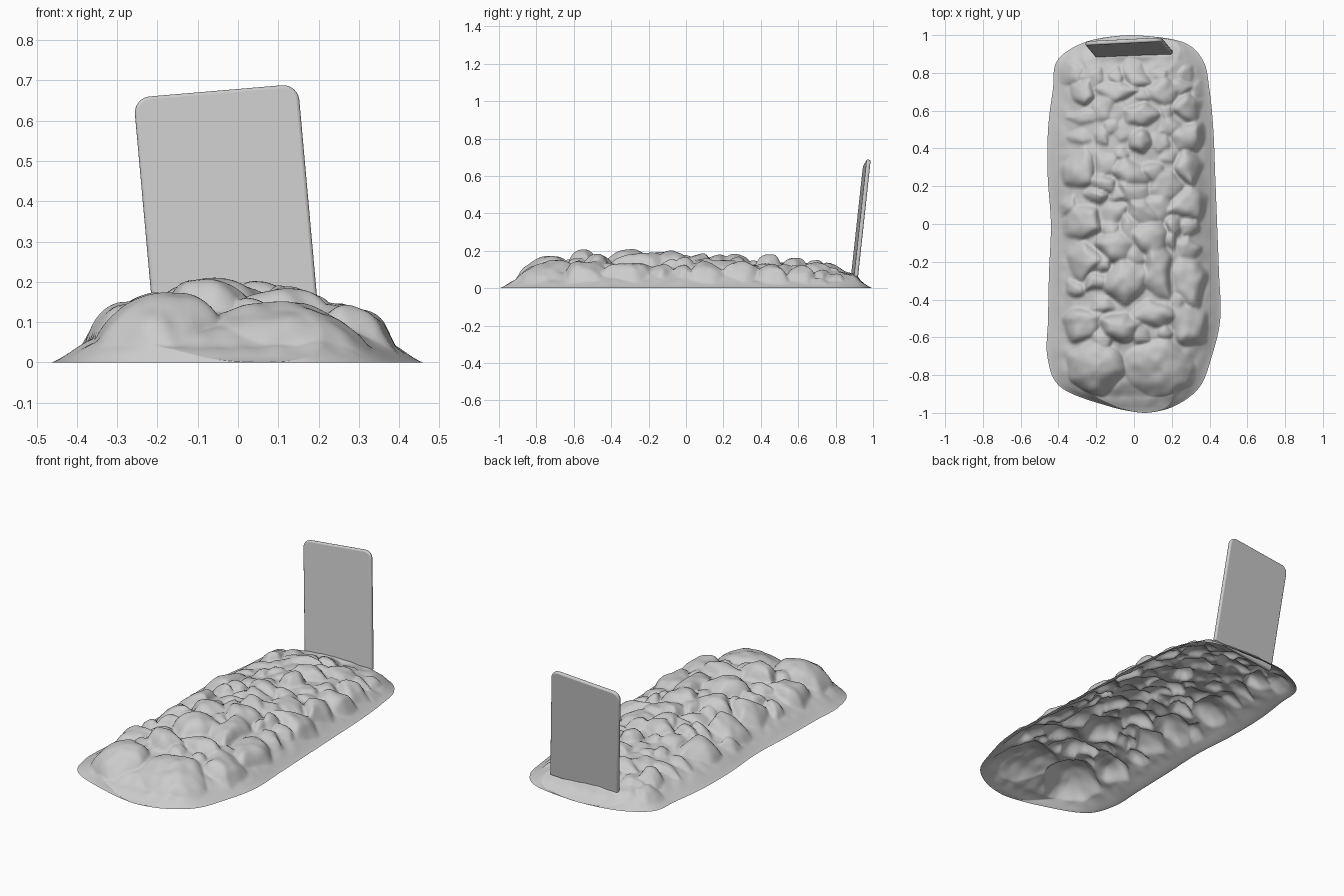
import bpy, bmesh, math, random
from mathutils import Vector, Euler, noise

if "Cube" in bpy.data.objects:
    bpy.data.objects.remove(bpy.data.objects["Cube"])

random.seed(11)
ROWS, COLS = 280, 130

# Mound outline: left and right edge, sampled at equal angles from front to back
LEFT = [.06, -.13, -.385, -.458, -.455, -.45, -.44, -.457, -.455, -.43, -.405, -.25, -.02]
RIGHT = [.06, .21, .345, .41, .457, .45, .44, .43, .42, .40, .365, .25, -.02]

# Large stones: x, y, half width, half depth, rise above the soil
STONES = [
    (-.21, -.76, .16, .14, .066), (.13, -.74, .22, .16, .036), (-.05, -.31, .13, .14, .07),
    (.13, -.27, .09, .14, .055), (-.07, -.54, .10, .09, .075), (.10, -.48, .12, .08, .05),
    (.30, -.54, .10, .12, .045), (-.28, -.53, .10, .09, .055), (-.27, 0, .11, .09, .055),
    (-.28, .29, .09, .12, .045), (.30, .12, .09, .09, .045), (.29, .31, .09, .09, .05),
    (.29, .46, .09, .08, .05), (.03, .45, .07, .07, .055), (-.02, .27, .10, .08, .05),
    (-.27, .70, .07, .07, .045), (.08, -.07, .09, .10, .06), (.03, .58, .10, .06, .045),
    (-.10, -.12, .11, .09, .06), (-.27, -.20, .09, .10, .05), (.30, -.30, .08, .13, .045),
    (.28, .62, .08, .07, .04), (-.08, .70, .09, .06, .035),
]


def sample(values, t):
    """Smooth interpolation through evenly spaced values, t in 0..1."""
    f = t * (len(values) - 1)
    i = min(int(f), len(values) - 2)
    f -= i
    g = lambda k: values[max(0, min(len(values) - 1, k))]
    a, b, c, d = g(i - 1), g(i), g(i + 1), g(i + 2)
    return b + .5 * f * (c - a + f * (2 * a - 5 * b + 4 * c - d + f * (3 * (b - c) + d - a)))


class Stone:
    """An angular lump with a random many-sided outline and a tilted top."""
    def __init__(self, x, y, rx, ry, rise):
        self.x, self.y, self.rx, self.ry, self.rise = x, y, rx, ry, rise
        n = random.choice((4, 5, 5, 6))
        turn = random.uniform(0, 6.28)
        self.sides = []
        for k in range(n):
            a = turn + 6.283 * (k + random.uniform(-.3, .3)) / n
            r = random.uniform(.75, 1.05)
            self.sides.append((math.cos(a) / r, math.sin(a) / r))
        lean = .2 if rx > .12 else .5
        self.tilt = (random.uniform(-lean, lean), random.uniform(-lean, lean))

    def height(self, x, y):
        u, v = (x - self.x) / self.rx, (y - self.y) / self.ry
        if abs(u) > 1.5 or abs(v) > 1.5:
            return 0
        d = sum(max(0, u * a + v * b) ** 10 for a, b in self.sides) ** .1
        if d >= 1:
            return 0
        top = max(.1, 1 + u * self.tilt[0] + v * self.tilt[1])
        return self.rise * (1 - d ** 2.8) ** .8 * top


# Small stones fill the gaps between the large ones, partly overlapping
stones = [Stone(*s) for s in STONES]
for _ in range(1500):
    x, y, r = random.uniform(-.35, .35), random.uniform(-.62, .82), random.uniform(.045, .08)
    gap = .68 if abs(x) < .2 else .8
    if all(math.hypot((x - s.x) / (s.rx + r), (y - s.y) / (s.ry + r)) > gap for s in stones):
        low = .7 if y > .3 else 1
        stones.append(Stone(x, y, r * random.uniform(.8, 1.3), r * random.uniform(.7, 1.1),
                            low * r * random.uniform(.35, .7)))


def mound_height(x, y, left, right):
    d = max(0, min(x - left, right - x, (1 - abs(y)) * 1.05))
    crown = .14 - .03 * max(0, y) - .02 * max(0, -y - .3) - .07 * max(0, -y - .6)
    soil = crown * (1 - math.exp(-(d / .15) ** 1.3))
    fade = min(1, max(0, d - .03) / .06)
    # bend the stones' outlines a little so they look broken
    p = Vector((x * 9, y * 9, 0))
    wx, wy = x + .022 * noise.noise(p), y + .022 * noise.noise(p + Vector((5, 9, 2)))
    rock = max(s.height(wx, wy) for s in stones)
    rough = .008 * noise.noise(Vector((x * 16, y * 16, 3)))
    # soil gathered against the slab
    if abs(x) < .3:
        rough += .025 * math.exp(-((y - .9) / .035) ** 2) * (1 - (x / .3) ** 2)
    return max(0, soil + fade * (rock + rough))


# Stony mound, open underneath
bm = bmesh.new()
grid = []
for j in range(ROWS + 1):
    t = j / ROWS
    y = -math.cos(math.pi * t)
    left, right = sample(LEFT, t), sample(RIGHT, t)
    row = []
    for i in range(COLS + 1):
        x = left + (right - left) * i / COLS
        row.append(bm.verts.new((x, y, mound_height(x, y, left, right))))
    grid.append(row)
for a, b in zip(grid, grid[1:]):
    for i in range(COLS):
        bm.faces.new((a[i], a[i + 1], b[i + 1], b[i]))
bmesh.ops.remove_doubles(bm, verts=bm.verts, dist=1e-5)
inner = [v for v in bm.verts if not v.is_boundary]
bmesh.ops.smooth_vert(bm, verts=inner, factor=.4, use_axis_z=True)
mesh = bpy.data.meshes.new("stone_mound")
bm.to_mesh(mesh)
bm.free()
mesh.shade_smooth()
mound = bpy.data.objects.new("stone_mound", mesh)
bpy.context.collection.objects.link(mound)

# Leaning slab with rounded upper corners
W, H, T = .41, .635, .022
bpy.ops.mesh.primitive_cube_add(size=1)
slab = bpy.context.object
slab.name = "upright_slab"
bm = bmesh.new()
bm.from_mesh(slab.data)
for v in bm.verts:
    v.co = Vector((v.co.x * W, v.co.y * T, (v.co.z + .5) * H))
corners = [e for e in bm.edges if all(v.co.z > H * .9 for v in e.verts)
           and abs(e.verts[0].co.x - e.verts[1].co.x) < .01]
bmesh.ops.bevel(bm, geom=corners, offset=.04, segments=6, profile=.5, affect='EDGES')
bm.to_mesh(slab.data)
bm.free()
slab.location = (.001, .899, .045)
slab.rotation_euler = Euler((-.112, -.084, .05))
bevel = slab.modifiers.new("soft_edges", 'BEVEL')
bevel.width, bevel.segments, bevel.limit_method = .008, 3, 'ANGLE'
bpy.ops.object.shade_smooth_by_angle(angle=math.radians(40))
